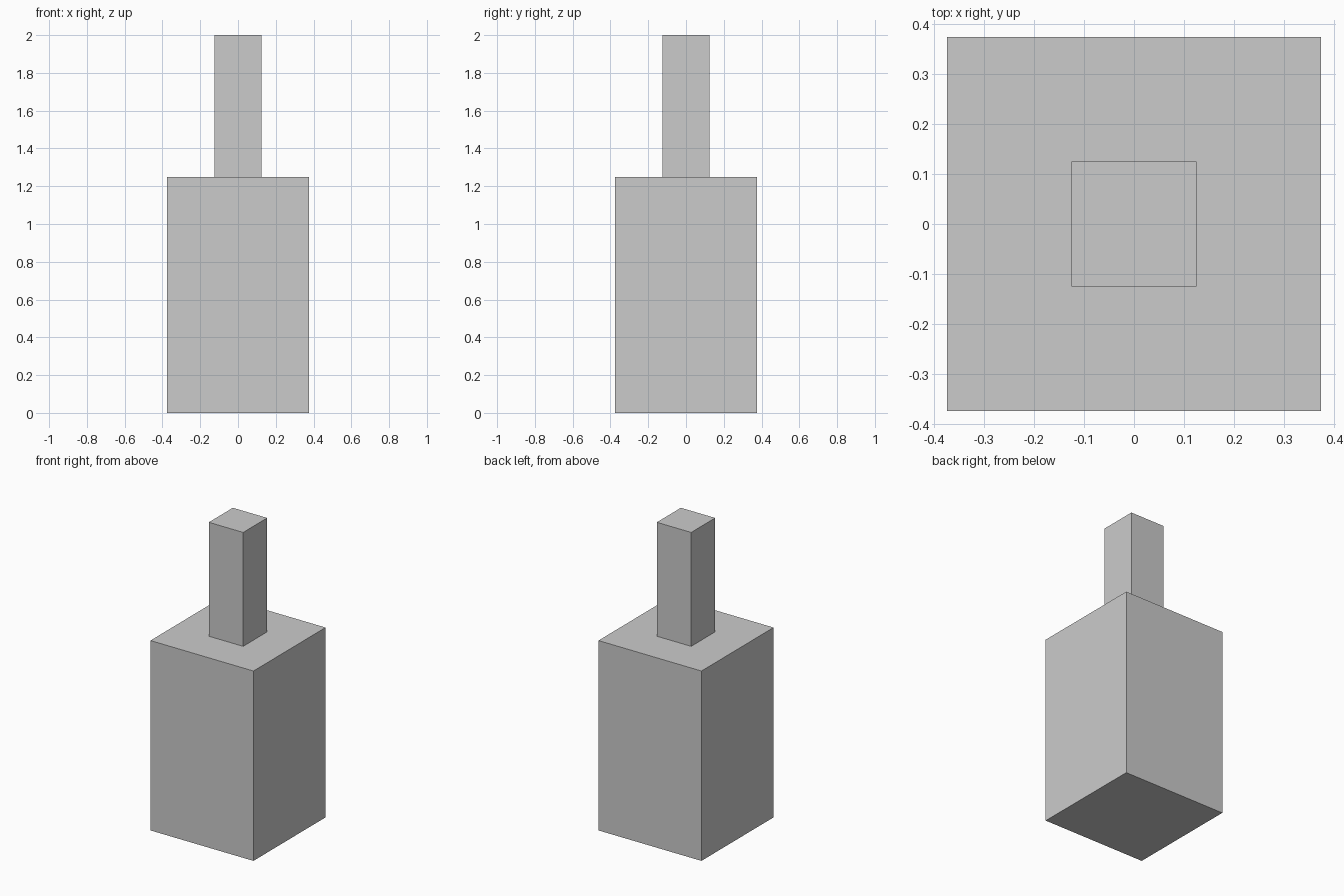
import bpy

if "Cube" in bpy.data.objects:
    bpy.data.objects.remove(bpy.data.objects["Cube"])


def box(name, width, z0, z1):
    """Square upright block centred on the z axis."""
    bpy.ops.mesh.primitive_cube_add(size=1, location=(0, 0, (z0 + z1) / 2))
    obj = bpy.context.object
    obj.name = name
    obj.scale = (width, width, z1 - z0)
    bpy.ops.object.transform_apply(location=False, rotation=False, scale=True)
    return obj


# Wide lower block
box("body", 0.75, 0.0, 1.25)

# Narrow post standing on the block
box("neck", 0.25, 1.25, 2.0)
